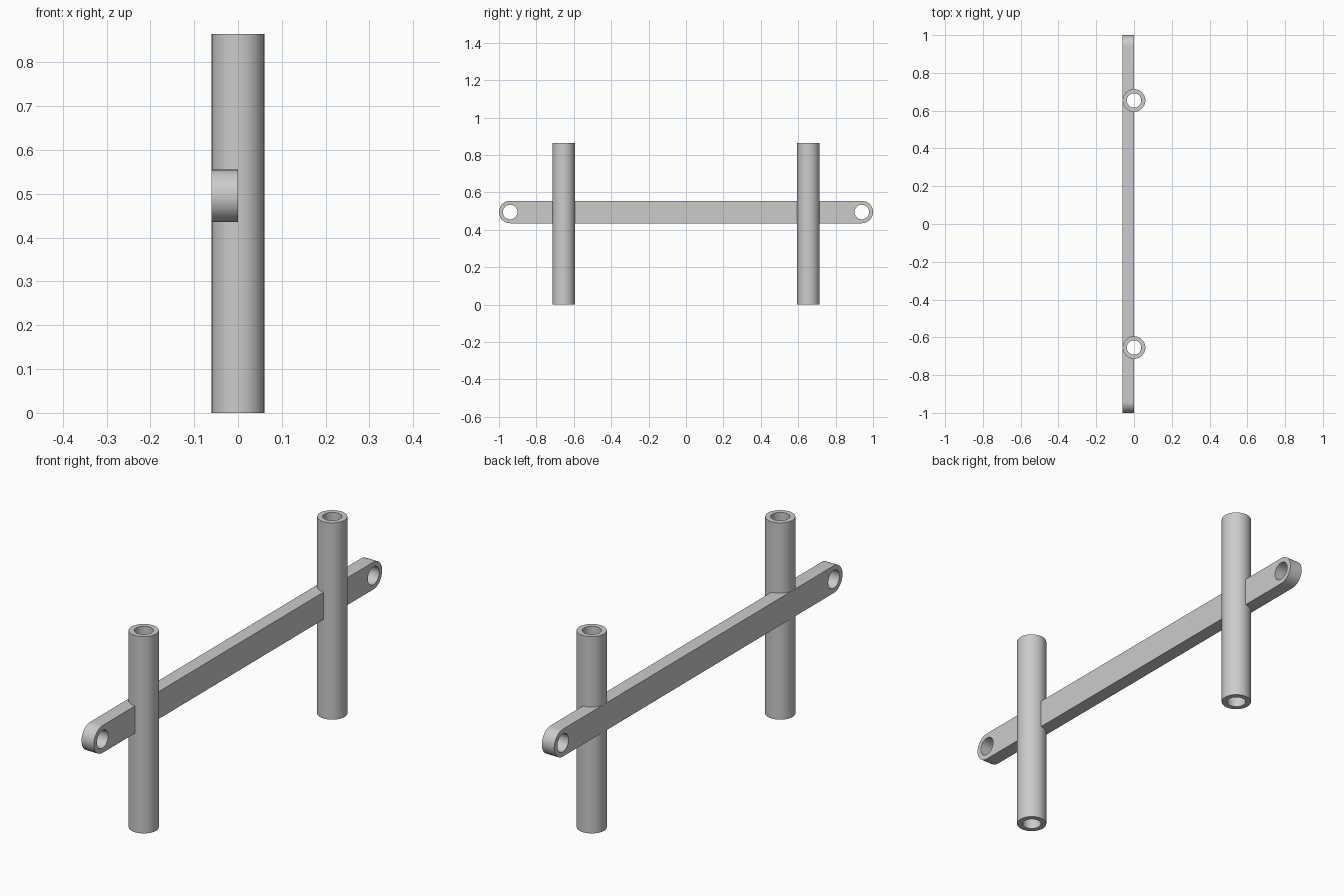
import bpy, bmesh, math
from mathutils import Matrix

cube = bpy.data.objects.get("Cube")
if cube:
    bpy.data.objects.remove(cube, do_unlink=True)

grey = bpy.data.materials.new("plain grey")
grey.use_nodes = True
colour = (0.6, 0.6, 0.6, 1)
grey.diffuse_color = colour
grey.node_tree.nodes["Principled BSDF"].inputs["Base Color"].default_value = colour

HEIGHT, BAR_Z = 0.864, 0.495
TUBE_Y, END_Y = 0.654, 0.94
OUTER, BORE, HOLE = 0.06, 0.038, 0.039
SEGMENTS = 64


def make_object(name, bm):
    bmesh.ops.recalc_face_normals(bm, faces=bm.faces)
    mesh = bpy.data.meshes.new(name)
    bm.to_mesh(mesh)
    bm.free()
    mesh.materials.append(grey)
    obj = bpy.data.objects.new(name, mesh)
    bpy.context.collection.objects.link(obj)
    return obj


def select(obj):
    bpy.ops.object.select_all(action='DESELECT')
    obj.select_set(True)
    bpy.context.view_layer.objects.active = obj


def smooth(obj):
    select(obj)
    bpy.ops.object.shade_smooth_by_angle(angle=math.radians(30))


def tube(name, y):
    # Ring profile swept around the vertical axis
    bm = bmesh.new()
    profile = [(BORE, 0), (OUTER, 0), (OUTER, HEIGHT), (BORE, HEIGHT)]
    verts = [bm.verts.new((r, 0, z)) for r, z in profile]
    edges = [bm.edges.new((verts[i], verts[i - 1])) for i in range(4)]
    bmesh.ops.spin(bm, geom=verts + edges, axis=(0, 0, 1), cent=(0, 0, 0),
                   angle=math.tau, steps=SEGMENTS, use_merge=True)
    bmesh.ops.remove_doubles(bm, verts=bm.verts, dist=1e-5)
    bmesh.ops.translate(bm, verts=bm.verts, vec=(0, y, 0))
    smooth(make_object(name, bm))


def cut(target, name, radius, matrix):
    # Subtract a cylinder from the target, then drop the cutter
    bm = bmesh.new()
    bmesh.ops.create_cone(bm, cap_ends=True, segments=SEGMENTS, radius1=radius,
                          radius2=radius, depth=0.5, matrix=matrix)
    cutter = make_object(name, bm)
    cutter.hide_render = True
    select(target)
    mod = target.modifiers.new("cut", 'BOOLEAN')
    mod.operation, mod.solver, mod.object = 'DIFFERENCE', 'EXACT', cutter
    bpy.ops.object.modifier_apply(modifier=mod.name)
    bpy.data.objects.remove(cutter, do_unlink=True)


# Crossbar: round-ended outline extruded to its thickness
bm = bmesh.new()
outline = []
half = SEGMENTS // 2
for side in (1, -1):
    for i in range(half + 1):
        a = math.pi * i / half
        outline.append(bm.verts.new((-OUTER, side * (END_Y + OUTER * math.sin(a)),
                                     BAR_Z + side * OUTER * math.cos(a))))
face = bm.faces.new(outline)
ext = bmesh.ops.extrude_face_region(bm, geom=[face])
bmesh.ops.translate(bm, vec=(OUTER, 0, 0),
                    verts=[v for v in ext["geom"] if isinstance(v, bmesh.types.BMVert)])
crossbar = make_object("crossbar", bm)

# End holes and clearance for the tube bores, hidden inside the tube walls
for y in (-END_Y, END_Y):
    cut(crossbar, "hole_cutter", HOLE,
        Matrix.Translation((0, y, BAR_Z)) @ Matrix.Rotation(math.pi / 2, 4, 'Y'))
for y in (-TUBE_Y, TUBE_Y):
    cut(crossbar, "bore_cutter", (BORE + OUTER) / 2, Matrix.Translation((0, y, BAR_Z)))
smooth(crossbar)

# Upright tubes
tube("front_tube", -TUBE_Y)
tube("back_tube", TUBE_Y)
